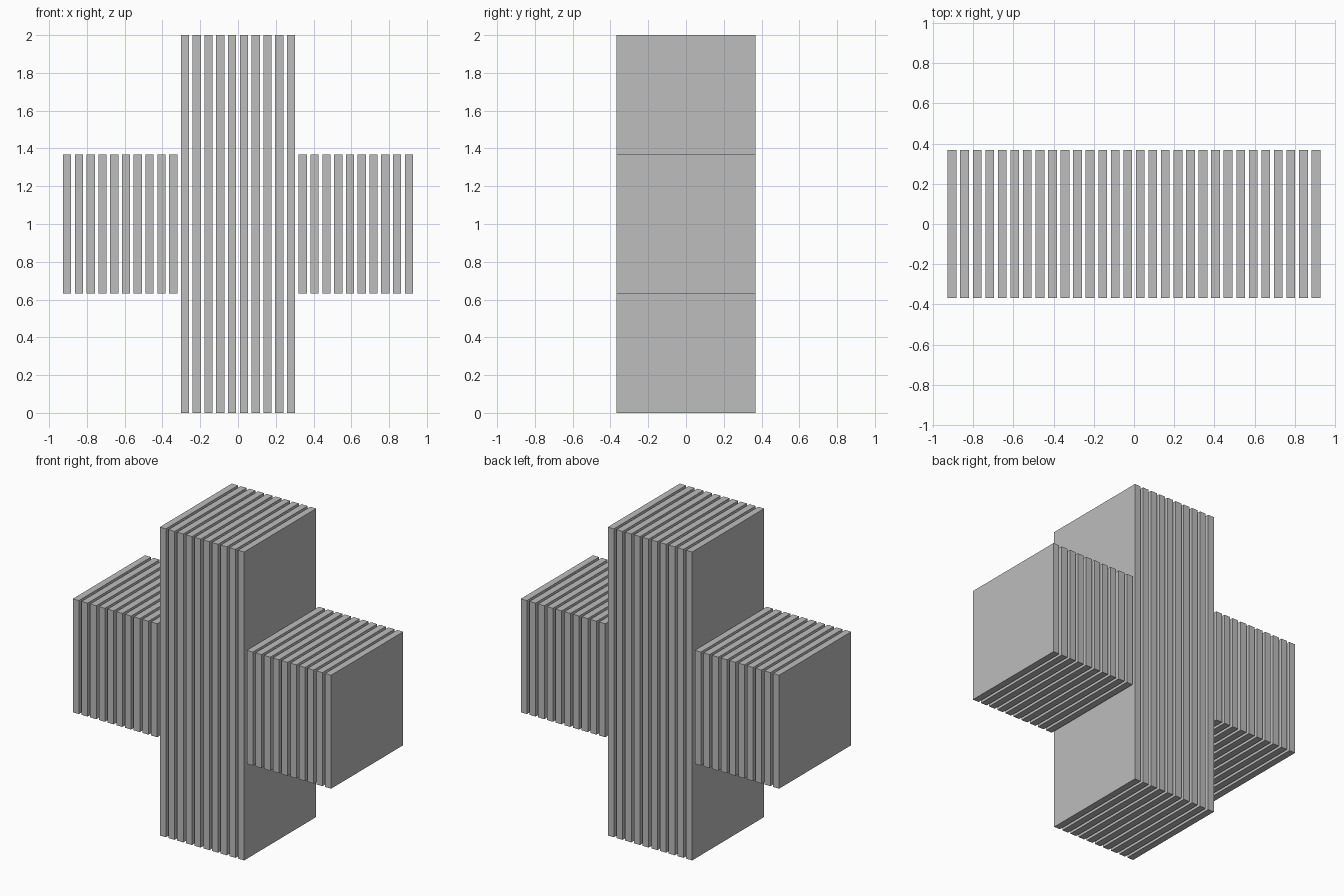
import bpy

cube = bpy.data.objects.get("Cube")
if cube:
    bpy.data.objects.remove(cube, do_unlink=True)

# Single flat grey
GREY = (0.51, 0.51, 0.51, 1)
grey = bpy.data.materials.new("plain grey")
grey.use_nodes = True
grey.diffuse_color = GREY
grey.node_tree.nodes["Principled BSDF"].inputs["Base Color"].default_value = GREY

PITCH, THICK, DEPTH = 0.0624, 0.0435, 0.738
PER_GROUP = 10


def slat(name, x, height):
    """Upright board centred at mid height."""
    bpy.ops.mesh.primitive_cube_add(size=1, location=(x, 0, 1))
    board = bpy.context.object
    board.name = name
    board.scale = (THICK, DEPTH, height)
    bpy.ops.object.transform_apply(location=False, rotation=False, scale=True)
    board.data.materials.append(grey)


# Three groups of evenly spaced slats: short arm, tall column, short arm
groups = [("right_arm_slat", 0.736), ("column_slat", 2.0), ("left_arm_slat", 0.736)]
total = PER_GROUP * len(groups)
for g, (name, height) in enumerate(groups):
    for i in range(PER_GROUP):
        index = g * PER_GROUP + i
        slat(f"{name}_{i + 1}", (index - (total - 1) / 2) * PITCH, height)
